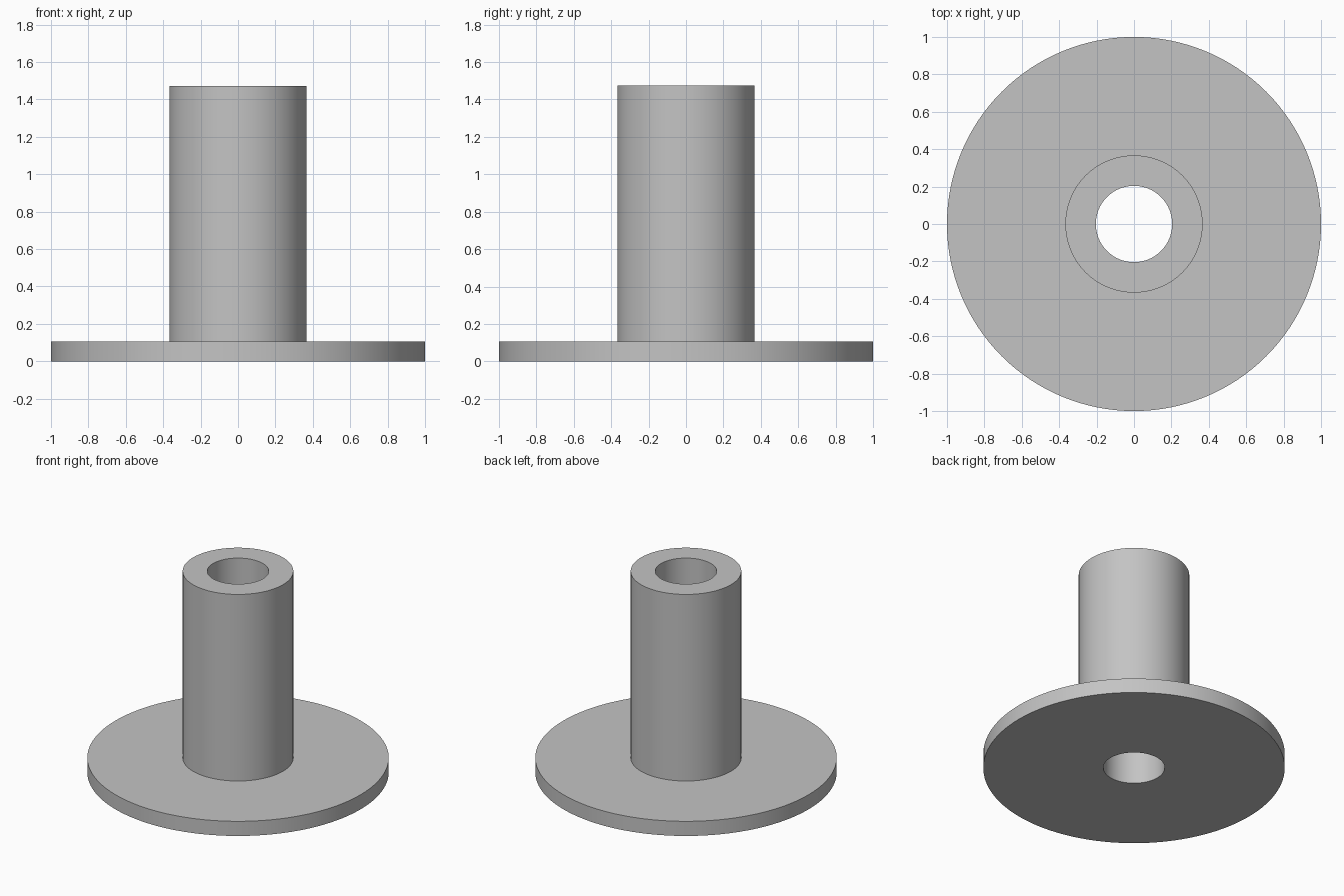
import bpy
import bmesh
from math import cos, sin, tau, radians

cube = bpy.data.objects.get("Cube")
if cube:
    bpy.data.objects.remove(cube, do_unlink=True)

SEGMENTS = 128
FLANGE_RADIUS, FLANGE_TOP = 1.0, 0.107
TUBE_RADIUS, TUBE_TOP = 0.367, 1.473
BORE_RADIUS = 0.204

# Plain grey material
grey = bpy.data.materials.new("grey")
grey.use_nodes = True
colour = (0.55, 0.55, 0.55, 1)
grey.diffuse_color = colour
grey.node_tree.nodes["Principled BSDF"].inputs["Base Color"].default_value = colour


def lathe(name, profile):
    """Turn a closed (radius, height) profile around the z axis."""
    bm = bmesh.new()
    rings = [[bm.verts.new((r * cos(tau * i / SEGMENTS), r * sin(tau * i / SEGMENTS), z))
              for i in range(SEGMENTS)] for r, z in profile]
    for a, b in zip(rings, rings[1:] + rings[:1]):
        for i in range(SEGMENTS):
            j = (i + 1) % SEGMENTS
            bm.faces.new((a[i], a[j], b[j], b[i]))
    bmesh.ops.recalc_face_normals(bm, faces=bm.faces)
    mesh = bpy.data.meshes.new(name)
    bm.to_mesh(mesh)
    bm.free()
    mesh.materials.append(grey)
    obj = bpy.data.objects.new(name, mesh)
    bpy.context.collection.objects.link(obj)
    bpy.ops.object.select_all(action="DESELECT")
    obj.select_set(True)
    bpy.context.view_layer.objects.active = obj
    bpy.ops.object.shade_smooth_by_angle(angle=radians(30))
    return obj


# Flanged bushing: disc, upright tube and through bore in one turned piece
lathe("flanged_bushing", [
    (BORE_RADIUS, 0),
    (FLANGE_RADIUS, 0),
    (FLANGE_RADIUS, FLANGE_TOP),
    (TUBE_RADIUS, FLANGE_TOP),
    (TUBE_RADIUS, TUBE_TOP),
    (BORE_RADIUS, TUBE_TOP),
])
